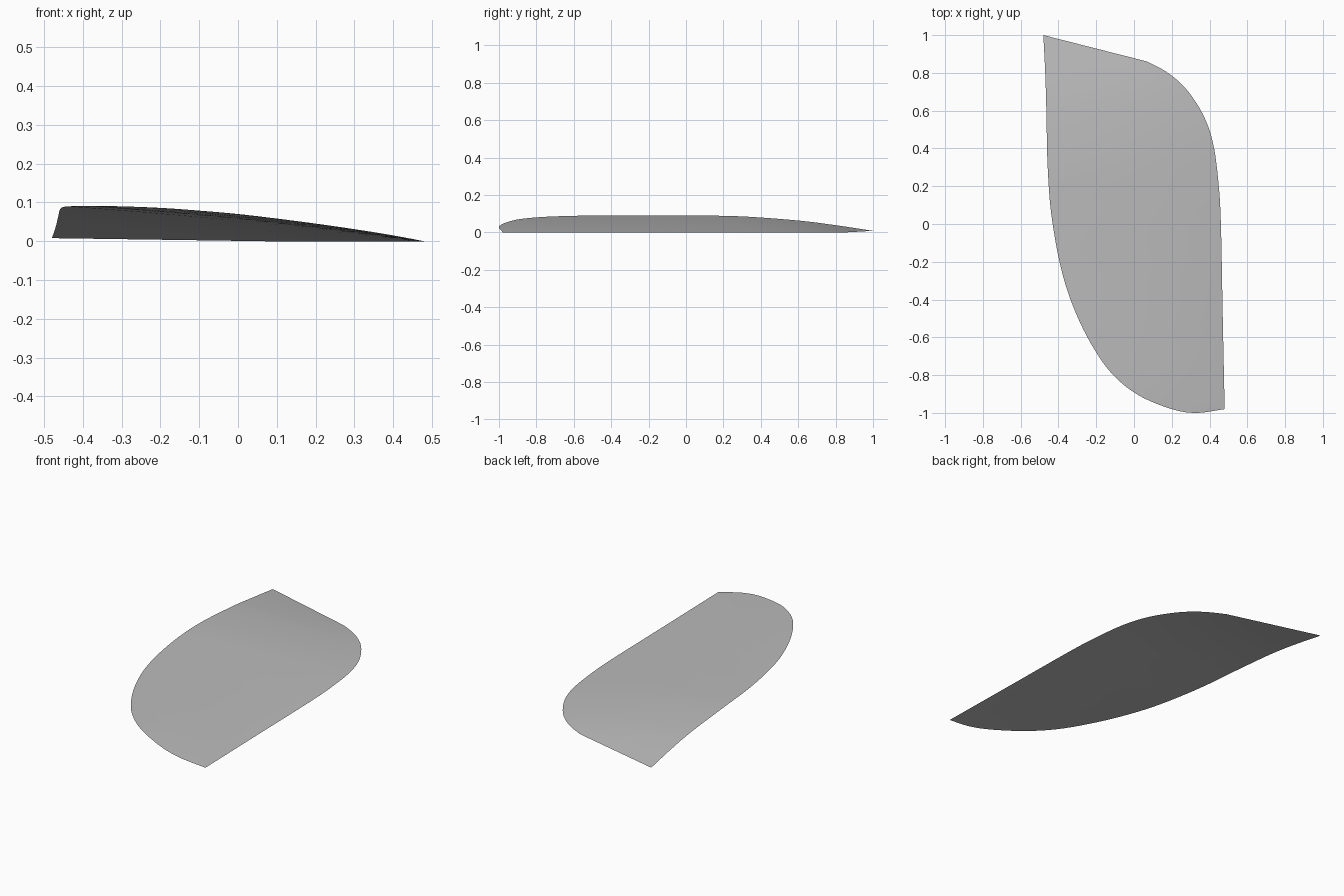
import bpy, bmesh, math
from mathutils import Vector

cube = bpy.data.objects.get("Cube")
if cube:
    bpy.data.objects.remove(cube, do_unlink=True)

ROWS, COLS = 72, 16
CROWN = 0.008

# Raised outer rim, from the front corner round to the back corner
rim = [(.48, -.98, 0), (.33, -1, .026), (.2, -.98, .045), (.03, -.91, .067),
       (-.1, -.81, .079), (-.2, -.68, .086), (-.3, -.49, .09), (-.38, -.26, .091),
       (-.435, .03, .09), (-.457, .3, .085), (-.464, .6, .063), (-.47, .8, .038),
       (-.48, 1, .008)]
# Low edge resting on the ground
base = [(.48, -.98, 0), (.47, -.5, 0), (.46, 0, 0), (.447, .22, 0), (.42, .42, 0),
        (.37, .57, 0), (.28, .71, 0), (.18, .8, 0), (.07, .86, 0)]


def smooth_path(points, count):
    """Smooth curve through the points, resampled at equal spacing."""
    p = [Vector(q) for q in points]
    p = [2 * p[0] - p[1]] + p + [2 * p[-1] - p[-2]]
    fine = []
    for a, b, c, d in zip(p, p[1:], p[2:], p[3:]):
        for k in range(20):
            t = k / 20
            fine.append(b + (c - a) * t / 2 + (a - 2.5 * b + 2 * c - d / 2) * t ** 2
                        + (1.5 * (b - c) + (d - a) / 2) * t ** 3)
    fine.append(p[-2])
    dist = [0]
    for a, b in zip(fine, fine[1:]):
        dist.append(dist[-1] + (b - a).length)
    out, j = [], 0
    for i in range(count + 1):
        s = dist[-1] * i / count
        while j < len(fine) - 2 and dist[j + 1] < s:
            j += 1
        out.append(fine[j].lerp(fine[j + 1], (s - dist[j]) / (dist[j + 1] - dist[j])))
    return out


# Sheet stretched between both edges with a slight crown
bm = bmesh.new()
grid = []
for i, (lo, hi) in enumerate(zip(smooth_path(base, ROWS), smooth_path(rim, ROWS))):
    row = []
    for k in range(COLS + 1):
        v = lo.lerp(hi, k / COLS)
        v.z = max(0, v.z + CROWN * math.sin(math.pi * k / COLS) * math.sin(math.pi * i / ROWS))
        row.append(bm.verts.new(v))
    grid.append(row)
for a, b in zip(grid, grid[1:]):
    for k in range(COLS):
        bm.faces.new((a[k], b[k], b[k + 1], a[k + 1]))
bmesh.ops.remove_doubles(bm, verts=bm.verts, dist=0.00001)
bm.normal_update()
if sum(f.normal.z * f.calc_area() for f in bm.faces) < 0:
    bmesh.ops.reverse_faces(bm, faces=bm.faces)
mesh = bpy.data.meshes.new("curved_panel")
bm.to_mesh(mesh)
bm.free()

# Plain grey finish
grey = bpy.data.materials.new("plain_grey")
grey.use_nodes = True
colour = (0.5, 0.5, 0.5, 1)
grey.diffuse_color = colour
grey.node_tree.nodes["Principled BSDF"].inputs["Base Color"].default_value = colour
mesh.materials.append(grey)

panel = bpy.data.objects.new("curved_panel", mesh)
bpy.context.collection.objects.link(panel)
bpy.context.view_layer.objects.active = panel
panel.select_set(True)
bpy.ops.object.shade_smooth_by_angle()
